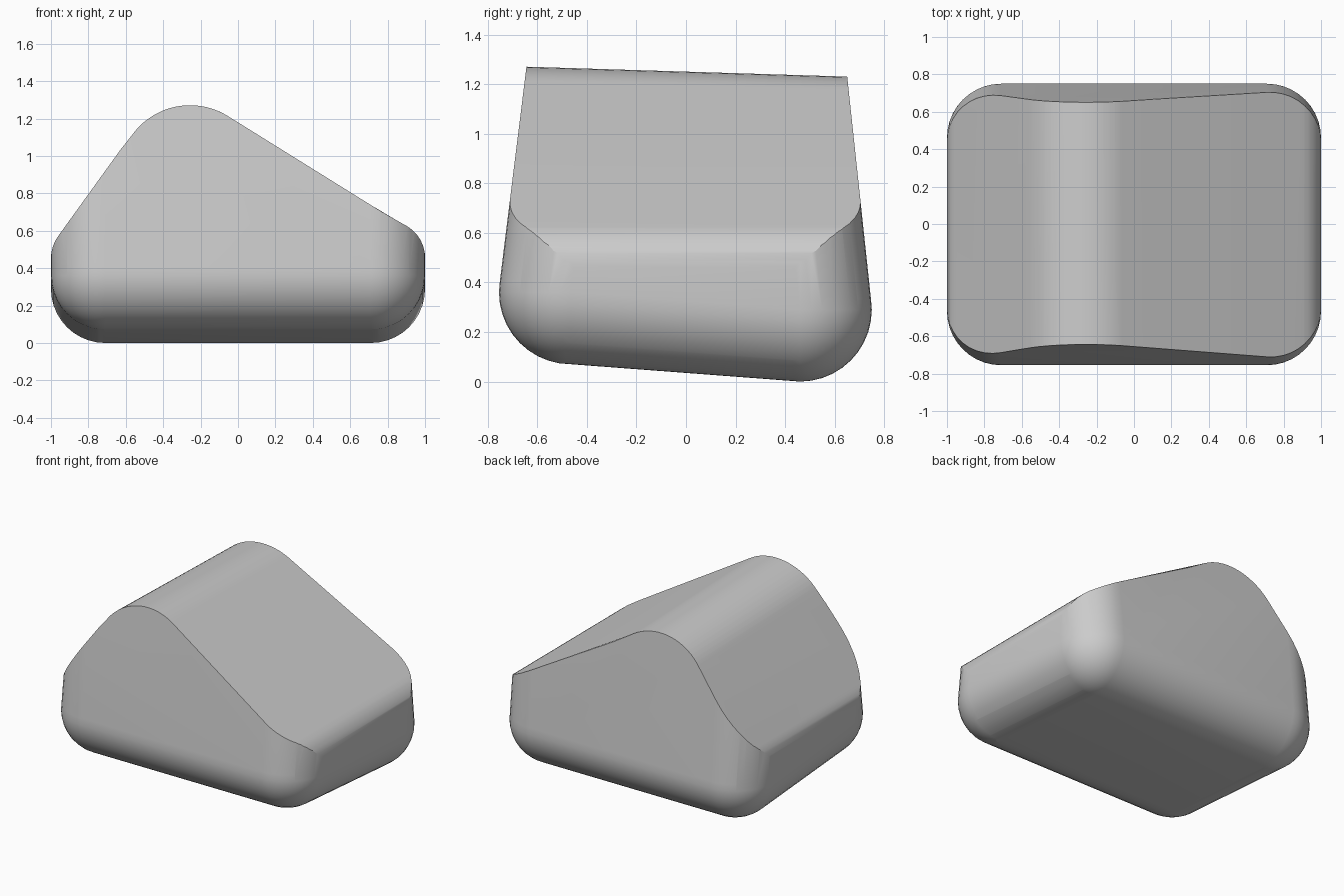
import bpy, bmesh, math
from mathutils import Vector, Matrix

if "Cube" in bpy.data.objects:
    bpy.data.objects.remove(bpy.data.objects["Cube"])

grey = bpy.data.materials.new("light_grey")
grey.use_nodes = True
grey.diffuse_color = (0.6, 0.6, 0.6, 1)
grey.node_tree.nodes["Principled BSDF"].inputs["Base Color"].default_value = (0.6, 0.6, 0.6, 1)


def make_object(name, bm):
    bmesh.ops.recalc_face_normals(bm, faces=bm.faces)
    mesh = bpy.data.meshes.new(name)
    bm.to_mesh(mesh)
    bm.free()
    mesh.materials.append(grey)
    ob = bpy.data.objects.new(name, mesh)
    bpy.context.collection.objects.link(ob)
    return ob


def fillet(corner, before, after, length, steps):
    """Points of an arc that rounds a corner, starting `length` away from it."""
    u, v = (before - corner).normalized(), (after - corner).normalized()
    half = u.angle(v) / 2
    centre = corner + (u + v).normalized() * length / math.cos(half)
    radius = length * math.tan(half)
    a, b = corner + u * length - centre, corner + v * length - centre
    return [centre + a.lerp(b, i / steps).normalized() * radius for i in range(steps + 1)]


# Rounded block: hull around a ball at each corner, walls leaning inward
R = 0.29
bm = bmesh.new()
for x in (-0.71, 0.71):
    for y, z in ((-0.465, 0.36), (0.46, R), (-0.311, 1.6), (0.32, 1.6)):
        bmesh.ops.create_uvsphere(bm, u_segments=40, v_segments=20, radius=R,
                                  matrix=Matrix.Translation((x, y, z)))
hull = bmesh.ops.convex_hull(bm, input=bm.verts[:])
inside = {g for key in ("geom_interior", "geom_unused") for g in hull[key]
          if isinstance(g, bmesh.types.BMVert)}
bmesh.ops.delete(bm, geom=list(inside), context="VERTS")
bmesh.ops.dissolve_limit(bm, angle_limit=math.radians(0.3), verts=bm.verts[:], edges=bm.edges[:])
body = make_object("rounded_wedge_body", bm)

# Roof profile: rounded eaves and an off-centre rounded ridge
W = 1.0005
right, ridge, left = (Vector((W, 0, 0.565)), Vector((-0.356, 0, 1.398)), Vector((-W, 0, 0.518)))
down = Vector((0, 0, -1))
outline = [Vector((1.2, 0, -0.3)), Vector((1.2, 0, 0.4))]
outline += fillet(right, right + down, ridge, 0.11, 6)
outline += fillet(ridge, right, left, 0.35, 16)
outline += fillet(left, ridge, left + down, 0.07, 6)
outline += [Vector((-1.2, 0, 0.4)), Vector((-1.2, 0, -0.3))]

# Extrude the profile front to back, the ridge dropping slightly toward the back
bm = bmesh.new()
rings = []
for y in (-1.0, 1.0):
    rings.append([bm.verts.new((p.x, y, p.z - 0.046 * max(0, p.z - 0.6) * (y + 0.64)))
                  for p in outline])
for ring in rings:
    bm.faces.new(ring)
for i in range(len(outline)):
    j = (i + 1) % len(outline)
    bm.faces.new((rings[0][i], rings[0][j], rings[1][j], rings[1][i]))
roof = make_object("roof_cutter", bm)
roof.hide_render = True

# Keep only the part of the block under the roof
cut = body.modifiers.new("roof_shape", "BOOLEAN")
cut.operation = "INTERSECT"
cut.solver = "EXACT"
cut.object = roof
bpy.ops.object.select_all(action="DESELECT")
body.select_set(True)
bpy.context.view_layer.objects.active = body
bpy.ops.object.modifier_apply(modifier=cut.name)
bpy.data.objects.remove(roof)
bpy.ops.object.shade_smooth_by_angle(angle=math.radians(25))
